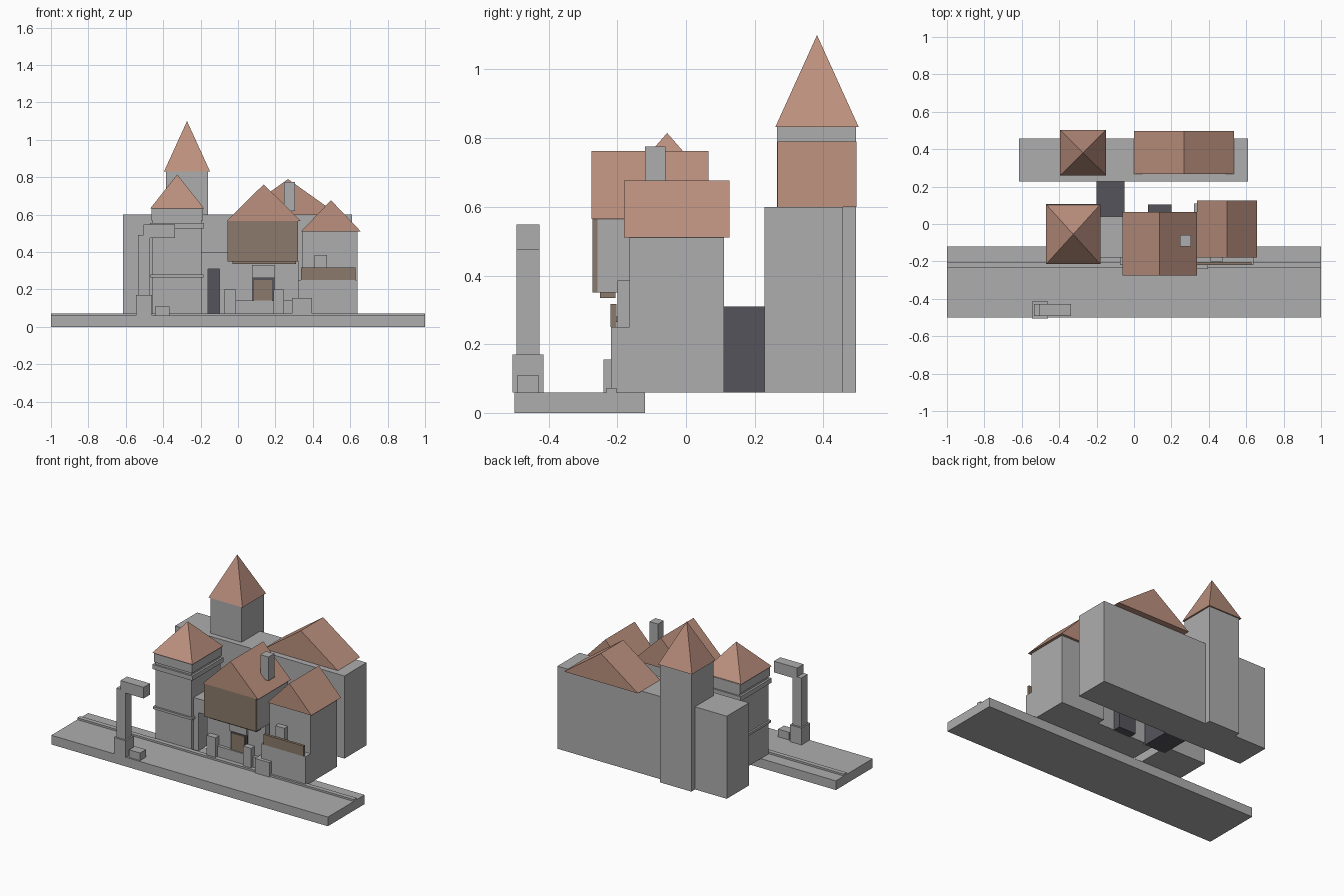
import bpy


def material(name, rgb):
    m = bpy.data.materials.new(name)
    m.diffuse_color = (*rgb, 1)
    return m


STONE = material("stone grey", (0.42, 0.42, 0.42))
TILE = material("terracotta", (0.50, 0.28, 0.21))
WOOD = material("brown wood", (0.26, 0.195, 0.145))
DARK = material("dark passage", (0.09, 0.088, 0.105))


def mesh(name, verts, faces, mat):
    me = bpy.data.meshes.new(name)
    me.from_pydata(verts, [], faces)
    me.materials.append(mat)
    ob = bpy.data.objects.new(name, me)
    bpy.context.collection.objects.link(ob)
    return ob


def box(name, x0, x1, y0, y1, z0, z1, mat=STONE):
    v = [(x, y, z) for z in (z0, z1) for x, y in ((x0, y0), (x1, y0), (x1, y1), (x0, y1))]
    f = [(3, 2, 1, 0), (4, 5, 6, 7)] + [(i, (i + 1) % 4, (i + 1) % 4 + 4, i + 4) for i in range(4)]
    return mesh(name, v, f, mat)


def spire(name, x0, x1, y0, y1, z0, z1):
    v = [(x0, y0, z0), (x1, y0, z0), (x1, y1, z0), (x0, y1, z0),
         ((x0 + x1) / 2, (y0 + y1) / 2, z1)]
    return mesh(name, v, [(3, 2, 1, 0)] + [(i, (i + 1) % 4, 4) for i in range(4)], TILE)


def gable(name, x0, x1, y0, y1, z0, z1):
    xm = (x0 + x1) / 2
    v = [p for y in (y0, y1) for p in ((x0, y, z0), (x1, y, z0), (xm, y, z1))]
    return mesh(name, v, [(0, 1, 2), (5, 4, 3), (0, 3, 4, 1), (1, 4, 5, 2), (2, 5, 3, 0)], TILE)


# Street and raised kerb
box("street", -1, 1, -0.5, -0.12, 0, 0.06)
box("kerb", -1, 1, -0.232, -0.203, 0.055, 0.072)

# Rear hall, its roof and the tall tower
box("rear_hall", -0.615, 0.61, 0.228, 0.457, 0.06, 0.60)
gable("rear_hall_roof", 0, 0.535, 0.267, 0.497, 0.60, 0.79)
box("tall_tower", -0.385, -0.16, 0.265, 0.495, 0.06, 0.835)
spire("tall_tower_roof", -0.395, -0.15, 0.26, 0.503, 0.832, 1.10)

# Front corner tower with two ledges
box("corner_tower", -0.457, -0.195, -0.2, 0.098, 0.06, 0.635)
box("lower_ledge", -0.468, -0.184, -0.212, 0.108, 0.265, 0.28)
box("upper_ledge", -0.47, -0.182, -0.212, 0.108, 0.525, 0.555)
box("tower_top_storey", -0.463, -0.188, -0.207, 0.104, 0.57, 0.635)
spire("corner_tower_roof", -0.47, -0.18, -0.215, 0.105, 0.632, 0.815)

# Gateway wall with an open passage
for name, x0, x1, z0 in (("gate_left", -0.2, -0.16, 0.06), ("gate_right", -0.10, -0.035, 0.06),
                         ("gate_lintel", -0.16, -0.10, 0.31)):
    box(name, x0, x1, -0.18, 0.04, z0, 0.40)
box("gate_passage", -0.2, -0.05, 0.04, 0.228, 0.06, 0.31, DARK)

# Centre house with an overhanging upper storey
box("centre_ground_storey", -0.035, 0.325, -0.18, 0.058, 0.06, 0.35)
box("centre_upper_storey", -0.05, 0.32, -0.258, 0.058, 0.35, 0.567)
box("timber_front", -0.055, 0.322, -0.272, -0.258, 0.35, 0.567, WOOD)
box("overhang_beam", -0.03, 0.31, -0.25, -0.205, 0.335, 0.35, WOOD)
gable("centre_roof", -0.062, 0.337, -0.275, 0.065, 0.565, 0.762)
box("chimney", 0.245, 0.305, -0.12, -0.06, 0.62, 0.775)
box("centre_back_passage", 0.075, 0.2, 0.05, 0.105, 0.06, 0.247, DARK)
box("shop_opening", 0.075, 0.197, -0.186, -0.179, 0.14, 0.26, DARK)
box("shop_shutter", 0.085, 0.183, -0.194, -0.186, 0.14, 0.25, WOOD)
box("shop_lintel", 0.075, 0.197, -0.195, -0.179, 0.26, 0.33)
box("shop_counter", -0.01, 0.3, -0.2, -0.179, 0.06, 0.14)

# Right house with a balcony
box("right_ground_storey", 0.322, 0.64, -0.218, 0.11, 0.06, 0.25)
box("right_upper_storey", 0.345, 0.64, -0.165, 0.11, 0.25, 0.512)
gable("right_roof", 0.337, 0.657, -0.18, 0.126, 0.51, 0.677)
box("balcony_rail", 0.337, 0.627, -0.22, -0.203, 0.25, 0.317, WOOD)
box("balcony_doorway", 0.41, 0.475, -0.2, -0.16, 0.25, 0.385)

# Blocks standing by the house fronts
for name, x0, x1, y0, top in (("left_block", -0.075, -0.01, -0.218, 0.2),
                              ("middle_block", 0.19, 0.247, -0.218, 0.2),
                              ("right_block", 0.29, 0.395, -0.24, 0.155)):
    box(name, x0, x1, y0, -0.179, 0.06, top)

# Hoist post with arm and loose crate
box("hoist_base", -0.545, -0.46, -0.505, -0.415, 0.06, 0.17)
box("hoist_post", -0.535, -0.47, -0.493, -0.427, 0.17, 0.49)
box("hoist_arm", -0.505, -0.337, -0.493, -0.427, 0.475, 0.548)
box("crate", -0.445, -0.365, -0.49, -0.43, 0.06, 0.11)
